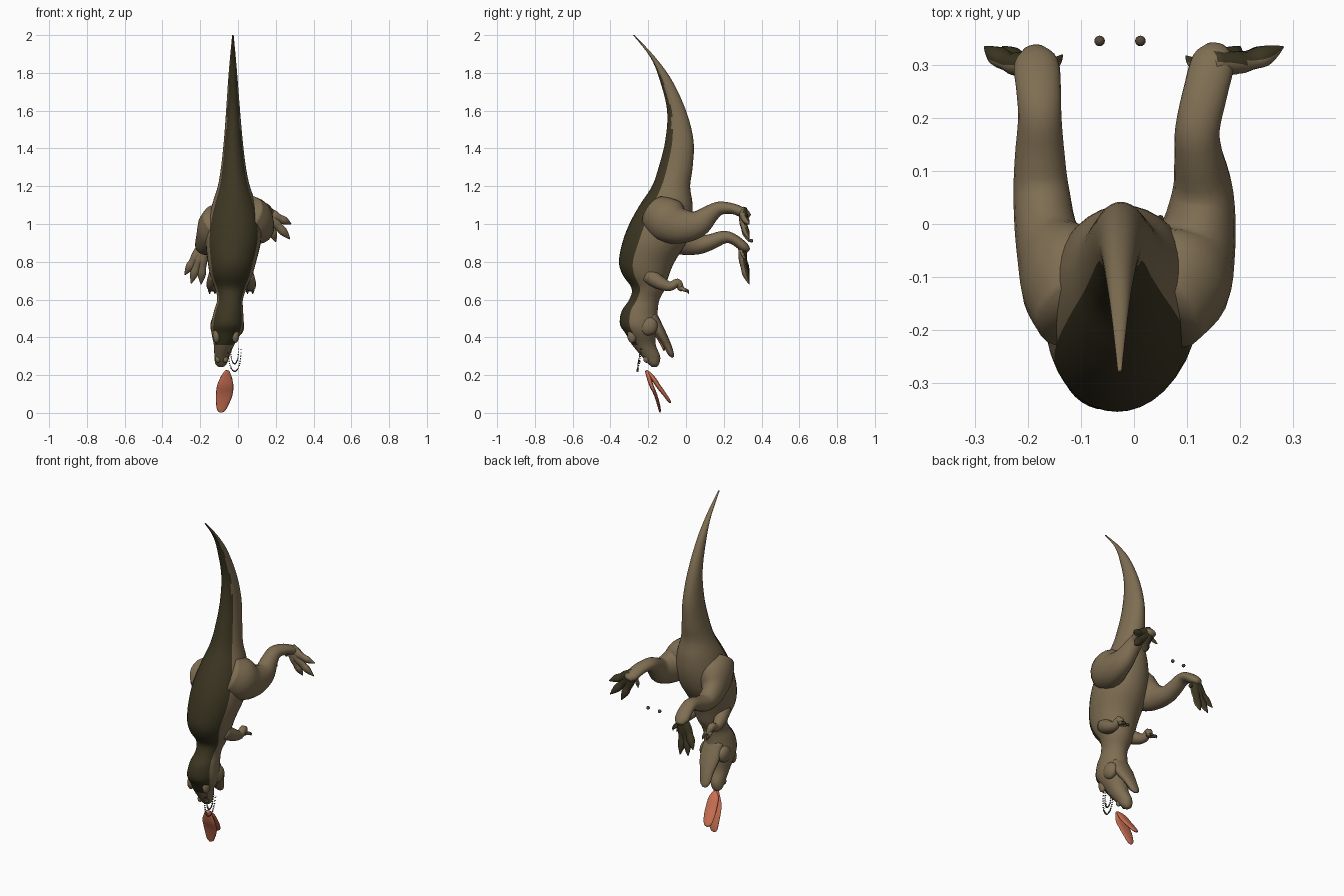
import bpy, bmesh, math
from mathutils import Vector, Matrix

cube = bpy.data.objects.get("Cube")
if cube:
    bpy.data.objects.remove(cube, do_unlink=True)


def material(name, rgb):
    mat = bpy.data.materials.new(name)
    mat.use_nodes = True
    mat.diffuse_color = (*rgb, 1)
    mat.node_tree.nodes["Principled BSDF"].inputs["Base Color"].default_value = (*rgb, 1)
    return mat


HIDE = material("brown hide", (0.21, 0.155, 0.085))
DARK = material("dark olive", (0.045, 0.037, 0.016))
FLESH = material("orange flesh", (0.58, 0.16, 0.085))
TOOTH = material("dull tooth", (0.11, 0.095, 0.07))
EYE = material("eye brown", (0.09, 0.065, 0.04))


def finish(bm, name, mats):
    bmesh.ops.recalc_face_normals(bm, faces=bm.faces[:])
    mesh = bpy.data.meshes.new(name)
    bm.to_mesh(mesh)
    bm.free()
    for m in mats:
        mesh.materials.append(m)
    ob = bpy.data.objects.new(name, mesh)
    bpy.context.scene.collection.objects.link(ob)
    for p in mesh.polygons:
        p.use_smooth = True
    return ob


def smooth_stations(stations, steps):
    """Catmull-Rom interpolation through tuples (x, y, z, rx, ry)."""
    rows = [stations[0], *stations, stations[-1]]
    out = []
    for i in range(1, len(rows) - 2):
        for s in range(steps):
            t = s / steps
            row = []
            for a, b, c, d in zip(rows[i - 1], rows[i], rows[i + 1], rows[i + 2]):
                row.append(b + 0.5 * t * (c - a + t * (2 * a - 5 * b + 4 * c - d
                                                       + t * (3 * (b - c) + d - a))))
            out.append(row)
    return out + [list(stations[-1])]


def loft(name, stations, mats, sides=16, steps=4, level=False, rule=None):
    """Skin ellipses along a path; level keeps every ring horizontal."""
    rows = smooth_stations(stations, steps)
    bm = bmesh.new()
    rings = []
    for i, (x, y, z, rx, ry) in enumerate(rows):
        before, after = rows[max(i - 1, 0)], rows[min(i + 1, len(rows) - 1)]
        u, v = Vector((1, 0, 0)), Vector((0, 1, 0))
        if not level:
            t = (Vector(after[:3]) - Vector(before[:3])).normalized()
            u = (u - t * u.dot(t)).normalized()
            v = t.cross(u)
        ring = []
        for k in range(sides):
            a = math.tau * k / sides
            ring.append(bm.verts.new(Vector((x, y, z)) + u * max(rx, 0.001) * math.sin(a)
                                     - v * max(ry, 0.001) * math.cos(a)))
        rings.append(ring)
    for low, high in zip(rings, rings[1:]):
        for k in range(sides):
            n = (k + 1) % sides
            bm.faces.new((low[k], low[n], high[n], high[k]))
    bm.faces.new(rings[0])
    bm.faces.new(rings[-1])
    bmesh.ops.recalc_face_normals(bm, faces=bm.faces[:])
    if rule:
        for f in bm.faces:
            f.normal_update()
            f.material_index = int(rule(f))
    return finish(bm, name, mats)


def ball(name, pos, size, mat):
    bm = bmesh.new()
    bmesh.ops.create_uvsphere(bm, u_segments=16, v_segments=10, radius=1,
                              matrix=Matrix.Translation(pos) @ Matrix.Diagonal((*size, 1)))
    return finish(bm, name, [mat])


# Tail, trunk, neck and skull: z, back y, belly y, centre x, half width
profile = [
    (2.0, -.28, -.272, -.027, .004), (1.885, -.19, -.165, -.027, .015),
    (1.765, -.14, -.077, -.027, .025), (1.6, -.1, .0, -.026, .037),
    (1.44, -.11, .04, -.025, .05), (1.3, -.145, .035, -.024, .066),
    (1.2, -.18, .022, -.022, .085), (1.1, -.245, .035, -.02, .118),
    (1.0, -.3, .03, -.02, .142), (.9, -.337, .0, -.025, .145),
    (.8, -.355, -.06, -.032, .128), (.73, -.335, -.09, -.036, .112),
    (.66, -.288, -.11, -.038, .084), (.6, -.3, -.14, -.042, .068),
    (.54, -.34, -.15, -.05, .077), (.47, -.35, -.15, -.056, .086),
    (.42, -.32, -.16, -.062, .078), (.36, -.285, -.16, -.074, .054),
    (.3, -.235, -.137, -.085, .04), (.26, -.2, -.142, -.09, .03),
    (.243, -.18, -.155, -.09, .012)]


def back_stripe(face):
    """Dark band down the spine, ending above the snout."""
    c = face.calc_center_median()
    for upper, lower in zip(profile, profile[1:]):
        if lower[0] <= c.z <= upper[0]:
            t = (upper[0] - c.z) / (upper[0] - lower[0])
            z, back, belly, mid, half = [a + (b - a) * t for a, b in zip(upper, lower)]
            depth = (c.y - (back + belly) / 2) / max((belly - back) / 2, .001)
            return depth < -.5 and c.z > .36
    return False


loft("body", [(x, (b + f) / 2, z, r, (f - b) / 2) for z, b, f, x, r in profile],
     [HIDE, DARK], sides=36, steps=5, level=True, rule=back_stripe)

# Lower jaw and tongue
loft("lower_jaw", [(-.055, -.19, .52, .06, .035), (-.058, -.145, .44, .062, .03),
                   (-.066, -.105, .37, .042, .022), (-.072, -.08, .315, .03, .016),
                   (-.073, -.068, .295, .01, .006)], [HIDE])
loft("tongue", [(-.062, -.165, .43, .025, .012), (-.07, -.135, .38, .022, .01),
                (-.075, -.115, .33, .008, .005)], [FLESH])

# Brow ridges and nostril bumps
for side in (-1, 1):
    label = "left" if side > 0 else "right"
    ball(label + "_brow", (-.064 + side * .05, -.285, .41), (.02, .026, .04), HIDE)
    ball(label + "_cheek", (-.057 + side * .06, -.2, .46), (.03, .05, .05), HIDE)
    ball(label + "_nostril", (-.086 + side * .02, -.21, .285), (.014, .016, .02), HIDE)

# Legs, from hip to ball of the foot
loft("left_leg", [(.04, -.16, 1.06, .1, .1), (.085, -.1, 1.02, .105, .12),
                  (.118, -.03, .99, .076, .095), (.13, .06, 1.0, .058, .072),
                  (.122, .13, 1.055, .046, .048), (.12, .18, 1.083, .042, .036),
                  (.135, .25, 1.08, .042, .028), (.15, .31, 1.055, .04, .026),
                  (.155, .335, 1.04, .02, .014)], [HIDE], sides=20)
loft("right_leg", [(-.09, -.16, 1.02, .1, .1), (-.125, -.1, .97, .095, .115),
                   (-.162, -.03, .915, .063, .08), (-.175, .06, .89, .053, .052),
                   (-.178, .13, .905, .047, .042), (-.178, .2, .93, .041, .034),
                   (-.18, .25, .92, .042, .028), (-.185, .305, .88, .042, .026),
                   (-.19, .33, .86, .02, .014)], [HIDE], sides=20)


# Toes with dark soles
def sole(face):
    return face.normal.y > .1


feet = {"left": ((.145, .305, 1.065), [(.282, .335, 1.0), (.275, .335, .92),
                                       (.2, .335, .905), (.098, .318, 1.0)]),
        "right": ((-.185, .3, .885), [(-.282, .335, .73), (-.248, .335, .685),
                                      (-.195, .335, .68), (-.135, .32, .81)])}
for label, (base, tips) in feet.items():
    for i, tip in enumerate(tips):
        a, b = Vector(base), Vector(tip)
        size = .5 if i == 3 else 1
        path = []
        for t, r in ((0, .03), (.35, .028), (.55, .022), (.72, .023), (.88, .013), (1, .002)):
            p = a.lerp(b, t)
            p.y -= .012 * math.sin(math.pi * t)
            path.append((*p, r * size, r * size * .8))
        loft(f"{label}_toe_{i + 1}", path, [HIDE, DARK], sides=12, steps=3, rule=sole)

# Small arms, two clawed fingers each
for side in (-1, 1):
    label = "left" if side > 0 else "right"

    def at(x, y, z, r, side=side):
        return (-.036 + side * x, y, z, r, r)

    loft(label + "_arm", [at(.075, -.2, .73, .045), at(.095, -.14, .69, .036),
                          at(.105, -.085, .67, .025), at(.105, -.045, .69, .021),
                          at(.1, -.03, .665, .018), at(.098, -.018, .65, .012)], [HIDE])
    for i, dx in enumerate((-.014, .014)):
        loft(f"{label}_finger_{i + 1}",
             [at(.1 + dx / 2, -.035, .665, .012), at(.1 + dx, -.01, .652, .01),
              at(.1 + dx, .008, .645, .008), at(.1 + dx, .015, .63, .002)],
             [HIDE, DARK], sides=8, steps=3, rule=lambda f: f.calc_center_median().y > -.005)

# Loose mouth lining below the head: two joined flaps
loft("upper_mouth_lining", [(-.055, -.21, .222, .012, .008), (-.06, -.2, .2, .024, .012),
                            (-.066, -.185, .15, .042, .011), (-.073, -.163, .1, .044, .009),
                            (-.083, -.147, .05, .034, .008), (-.09, -.139, .015, .022, .006),
                            (-.092, -.138, .002, .006, .003)], [FLESH])
loft("lower_mouth_lining", [(-.055, -.2, .215, .012, .008), (-.062, -.175, .185, .032, .012),
                            (-.068, -.145, .14, .036, .012), (-.075, -.115, .1, .034, .01),
                            (-.083, -.09, .065, .024, .008),
                            (-.086, -.083, .053, .006, .003)], [FLESH])

# Two loose arcs of little teeth
for name, half, drop, count in (("upper_teeth", .034, .13, 26), ("lower_teeth", .021, .09, 20)):
    bm = bmesh.new()
    for i in range(count):
        a = math.pi * (i + .5) / count
        z = .35 - drop * math.sin(a) ** .8
        pos = (-.018 + half * math.cos(a), -.235 - .16 * (.35 - z), z)
        bmesh.ops.create_cone(bm, cap_ends=True, segments=6, radius1=.004, radius2=.0005,
                              depth=.013, matrix=Matrix.Translation(pos)
                              @ Matrix.Rotation(-math.pi / 2, 4, "X"))
    finish(bm, name, [TOOTH])

# Loose eyeballs
for label, x in (("left", .012), ("right", -.065)):
    ball(label + "_eye", (x, .346, .912), (.01, .01, .01), EYE)
